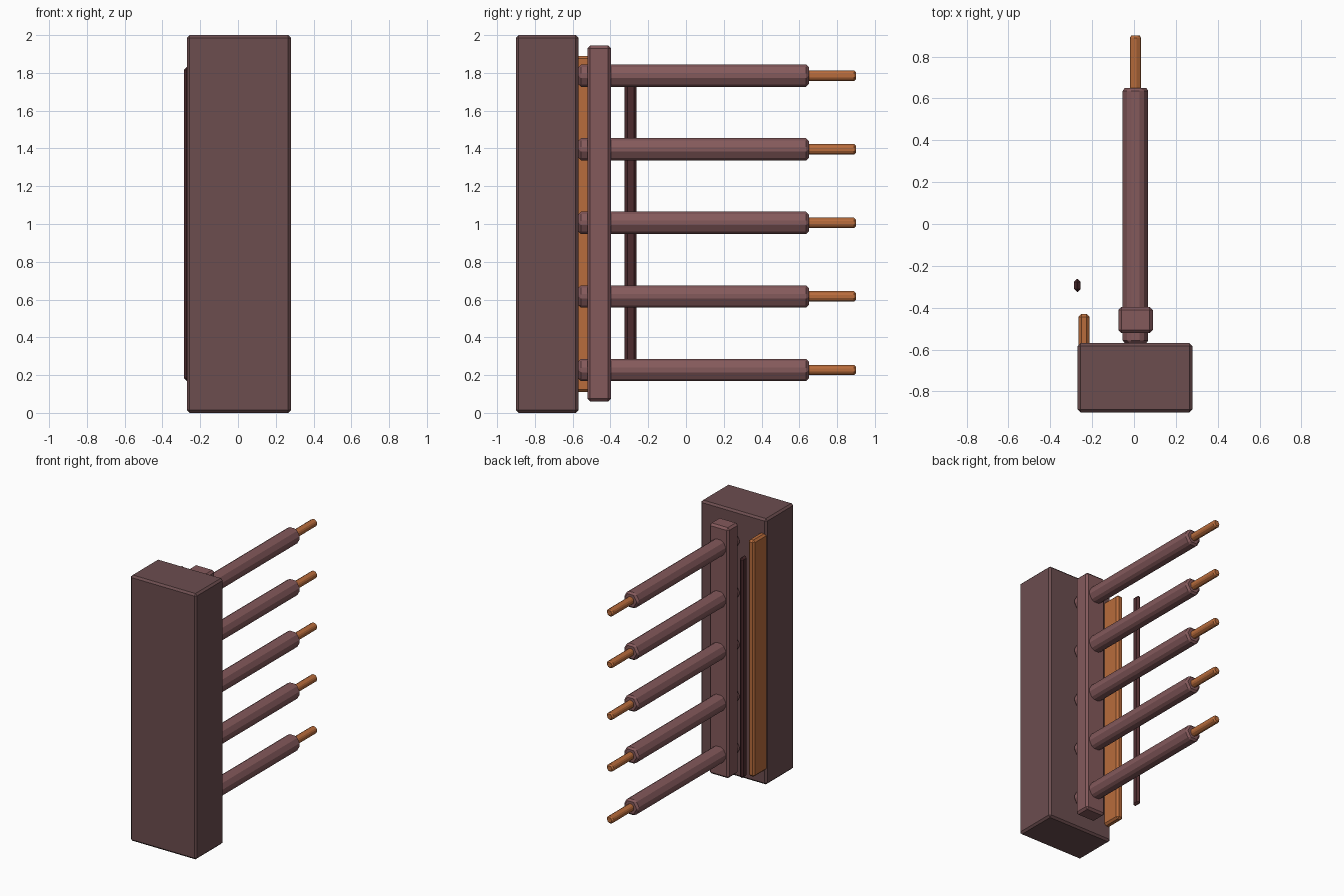
import bpy
from math import pi, sin, cos

if "Cube" in bpy.data.objects:
    bpy.data.objects.remove(bpy.data.objects["Cube"])


def material(name, rgb):
    m = bpy.data.materials.new(name)
    m.diffuse_color = (*rgb, 1)
    m.use_nodes = True
    m.node_tree.nodes["Principled BSDF"].inputs["Base Color"].default_value = m.diffuse_color
    return m


BLOCK = material("dull_brown", (0.15, 0.075, 0.078))
ROSE = material("rose_brown", (0.23, 0.10, 0.105))
COPPER = material("copper", (0.48, 0.15, 0.045))
DARK = material("dark_maroon", (0.075, 0.025, 0.028))


def finish(name, verts, faces, mat, bevel):
    me = bpy.data.meshes.new(name)
    me.from_pydata(verts, [], faces)
    me.materials.append(mat)
    ob = bpy.data.objects.new(name, me)
    bpy.context.collection.objects.link(ob)
    b = ob.modifiers.new("chamfer", "BEVEL")
    b.width, b.segments, b.limit_method = bevel, 1, "ANGLE"
    b.angle_limit = pi / 3.5
    return ob


def box(name, x, y, z, mat, bevel):
    verts = [(a, b, c) for a in x for b in y for c in z]
    faces = [(0, 1, 3, 2), (4, 6, 7, 5), (0, 4, 5, 1),
             (2, 3, 7, 6), (0, 2, 6, 4), (1, 5, 7, 3)]
    return finish(name, verts, faces, mat, bevel)


def rod(name, x, z, y0, y1, r, mat, bevel, n=6):
    # prism along y, corners pointing to +x and -x
    ring = [(x + r * cos(2 * pi * i / n), z + r * sin(2 * pi * i / n)) for i in range(n)]
    verts = [(a, y, c) for y in (y0, y1) for a, c in ring]
    faces = [(i, i + n, (i + 1) % n + n, (i + 1) % n) for i in range(n)]
    faces += [tuple(range(n)), tuple(range(2 * n - 1, n - 1, -1))]
    return finish(name, verts, faces, mat, bevel)


# main body, rail, side plate and loose thin bar
box("body_block", (-0.27, 0.28), (-0.90, -0.57), (0, 2), BLOCK, 0.014)
box("rod_rail", (-0.075, 0.09), (-0.522, -0.397), (0.06, 1.945), ROSE, 0.015)
box("side_plate", (-0.265, -0.212), (-0.60, -0.43), (0.11, 1.89), COPPER, 0.014)
box("thin_bar", (-0.287, -0.255), (-0.325, -0.262), (0.17, 1.83), DARK, 0.0145)

# five rods with copper tips
for i in range(5):
    z = 0.227 + 0.3895 * i
    rod(f"rod_{i + 1}", 0.007, z, -0.57, 0.65, 0.068, ROSE, 0.014)
    rod(f"rod_tip_{i + 1}", 0.007, z, 0.60, 0.90, 0.032, COPPER, 0.01)
